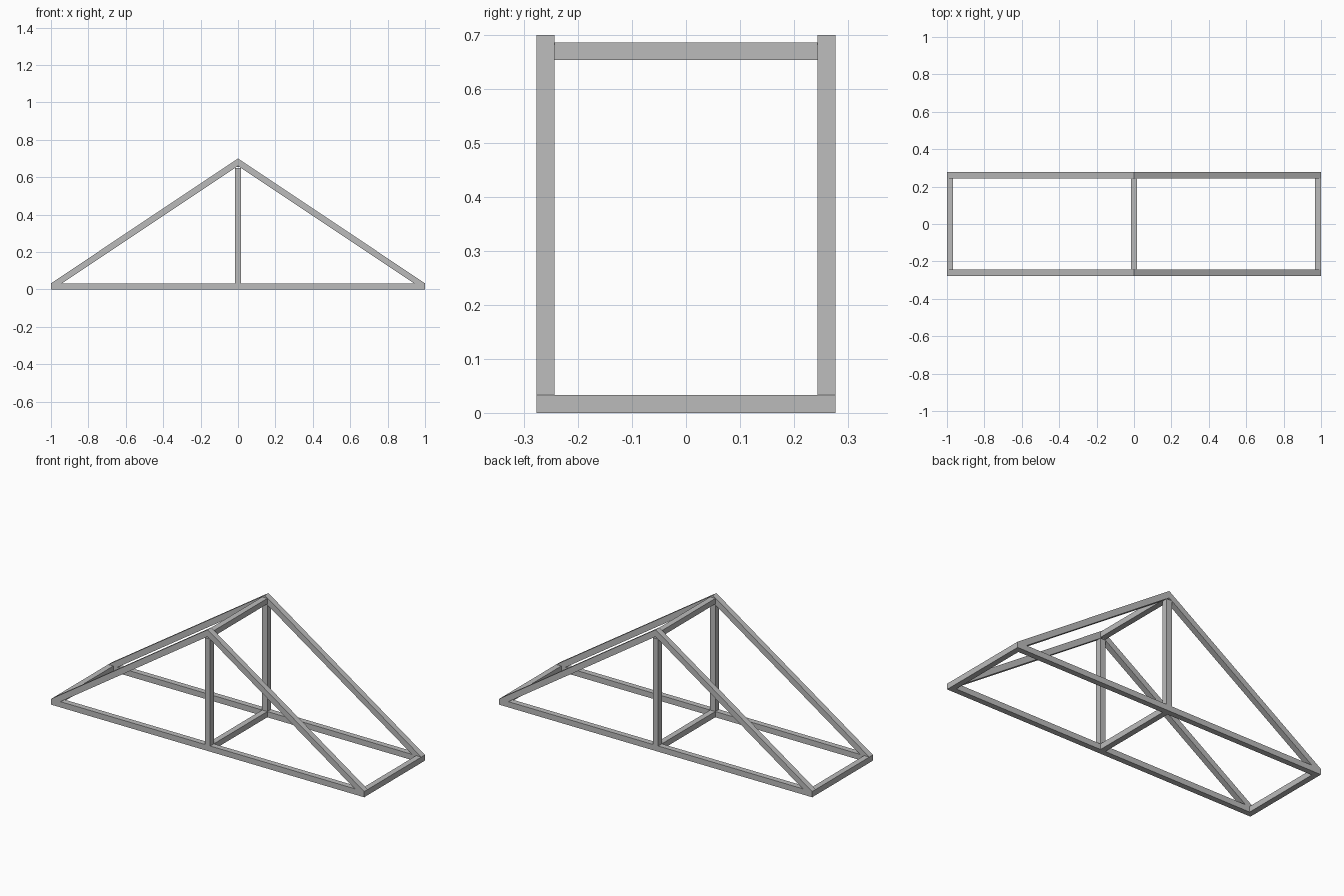
import bpy
import bmesh

if "Cube" in bpy.data.objects:
    bpy.data.objects.remove(bpy.data.objects["Cube"], do_unlink=True)

HALF_LEN, HALF_DEPTH, APEX = 1.0, 0.277, 0.70
BEAM = 0.033                      # timber thickness
INNER = HALF_DEPTH - BEAM         # inside face of each truss
DROP = 0.04                       # vertical thickness of a sloped rafter
SLOPE = (APEX - BEAM) / HALF_LEN

grey = bpy.data.materials.new("plain_grey")
grey.use_nodes = True
colour = (0.5, 0.5, 0.5, 1)
grey.diffuse_color = colour
grey.node_tree.nodes["Principled BSDF"].inputs["Base Color"].default_value = colour


def beam(name, profile, y0, y1):
    """Extrude an (x, z) profile from y0 to y1."""
    bm = bmesh.new()
    face = bm.faces.new([bm.verts.new((x, y0, z)) for x, z in profile])
    grown = bmesh.ops.extrude_face_region(bm, geom=[face])["geom"]
    moved = [v for v in grown if isinstance(v, bmesh.types.BMVert)]
    bmesh.ops.translate(bm, verts=moved, vec=(0, y1 - y0, 0))
    bmesh.ops.recalc_face_normals(bm, faces=bm.faces)
    mesh = bpy.data.meshes.new(name)
    bm.to_mesh(mesh)
    bm.free()
    mesh.materials.append(grey)
    obj = bpy.data.objects.new(name, mesh)
    bpy.context.collection.objects.link(obj)


def rect(x0, x1, z0, z1):
    return [(x0, z0), (x1, z0), (x1, z1), (x0, z1)]


# Two triangular trusses: bottom chord, post and a pair of rafters
for side, y0, y1 in (("front", -HALF_DEPTH, -INNER), ("back", INNER, HALF_DEPTH)):
    beam(side + "_bottom_chord", rect(-HALF_LEN, HALF_LEN, 0, BEAM), y0, y1)
    beam(side + "_post", rect(-BEAM / 2, BEAM / 2, BEAM, APEX - DROP - SLOPE * BEAM / 2), y0, y1)
    for hand, s in (("left", 1), ("right", -1)):
        rafter = [(s * HALF_LEN, BEAM), (0, APEX), (0, APEX - DROP),
                  (s * (HALF_LEN - DROP / SLOPE), BEAM)]
        beam(f"{side}_{hand}_rafter", rafter, y0, y1)

# Cross members joining the trusses
beam("ridge_beam", rect(-BEAM / 2, BEAM / 2, 0.654, 0.686), -INNER, INNER)
beam("middle_cross_beam", rect(-BEAM / 2, BEAM / 2, 0, BEAM), -INNER, INNER)
beam("left_end_beam", rect(HALF_LEN - BEAM, HALF_LEN, 0, BEAM), -INNER, INNER)
beam("right_end_beam", rect(-HALF_LEN, BEAM - HALF_LEN, 0, BEAM), -INNER, INNER)
